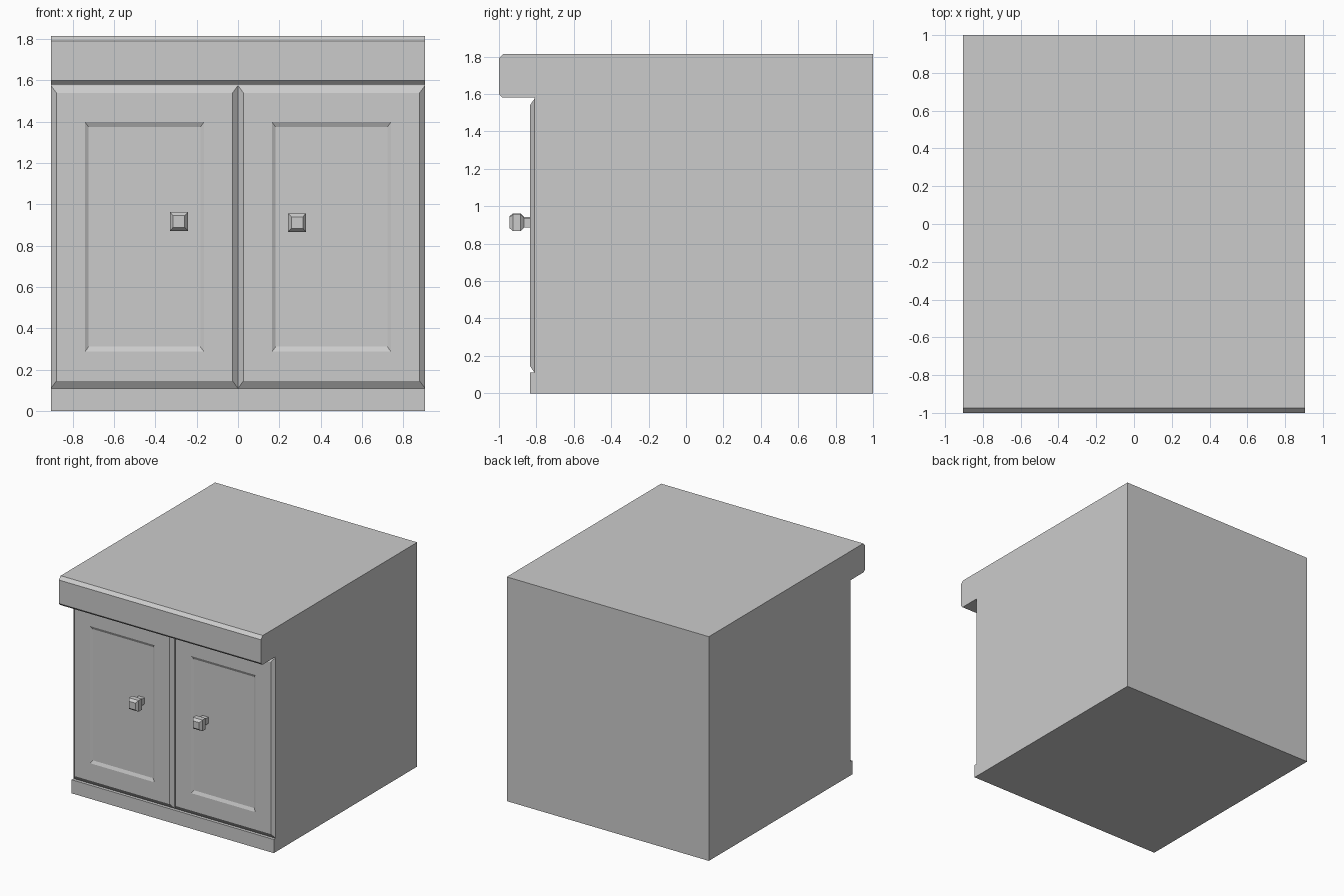
import bpy, bmesh

if "Cube" in bpy.data.objects:
    bpy.data.objects.remove(bpy.data.objects["Cube"])

HALF_W = 0.905


def make_object(name, bm):
    mesh = bpy.data.meshes.new(name)
    bm.to_mesh(mesh)
    bm.free()
    obj = bpy.data.objects.new(name, mesh)
    bpy.context.collection.objects.link(obj)
    return obj


def extrude_profile(name, points, half_width):
    """Extrude a (y, z) outline along x."""
    bm = bmesh.new()
    face = bm.faces.new([bm.verts.new((-half_width, y, z)) for y, z in points])
    ext = bmesh.ops.extrude_face_region(bm, geom=[face], use_keep_orig=True)
    moved = [v for v in ext["geom"] if isinstance(v, bmesh.types.BMVert)]
    bmesh.ops.translate(bm, verts=moved, vec=(2 * half_width, 0, 0))
    bmesh.ops.recalc_face_normals(bm, faces=bm.faces)
    return make_object(name, bm)


def loft_rectangles(name, cx, cz, rings):
    """Bridge rectangles (half x, half z, y) from back to front, capping the front."""
    bm = bmesh.new()
    loops = [[bm.verts.new((cx + sx * hx, y, cz + sz * hz))
              for sx, sz in ((-1, -1), (1, -1), (1, 1), (-1, 1))]
             for hx, hz, y in rings]
    for a, b in zip(loops, loops[1:]):
        for i in range(4):
            j = (i + 1) % 4
            bm.faces.new((a[i], a[j], b[j], b[i]))
    bm.faces.new(loops[-1])
    return make_object(name, bm)


# Cabinet body: plinth, carcass and overhanging chamfered countertop
extrude_profile("cabinet_body", [
    (1, 0), (1, 1.815), (-0.975, 1.815), (-1, 1.79), (-1, 1.6), (-0.98, 1.58),
    (-0.81, 1.58), (-0.81, 0.11), (-0.835, 0.11), (-0.835, 0)], HALF_W)

# Door: chamfered rim, flat frame, shallow recessed panel
door_rings = [(0.4525, 0.7325, -0.81), (0.4255, 0.696, -0.835),
              (0.2875, 0.555, -0.835), (0.270, 0.531, -0.824)]

# Knob: square stem flaring into a chamfered block
knob_rings = [(0.026, 0.026, -0.82), (0.026, 0.026, -0.866),
              (0.043, 0.045, -0.884), (0.043, 0.045, -0.925),
              (0.028, 0.028, -0.945)]

for side, sign, knob_z in (("left", -1, 0.917), ("right", 1, 0.912)):
    loft_rectangles(side + "_door", sign * HALF_W / 2, 0.8425, door_rings)
    loft_rectangles(side + "_knob", sign * 0.286, knob_z, knob_rings)
